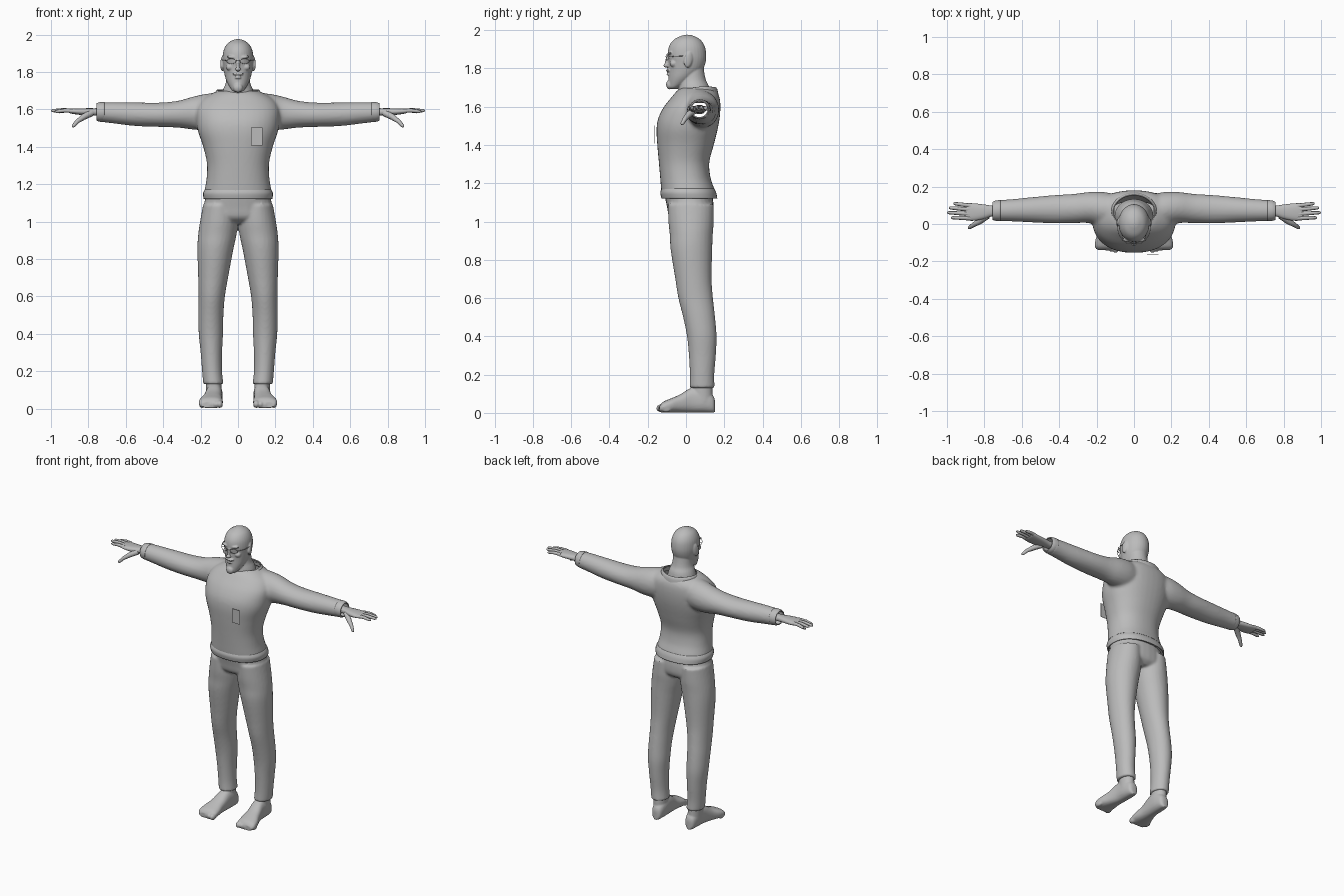
import bpy, bmesh, math
from mathutils import Vector

if "Cube" in bpy.data.objects:
    bpy.data.objects.remove(bpy.data.objects["Cube"])

grey = bpy.data.materials.new("plain_grey")
grey.diffuse_color = (0.5, 0.5, 0.5, 1)
grey.use_nodes = True
grey.node_tree.nodes["Principled BSDF"].inputs["Base Color"].default_value = grey.diffuse_color


def finish(name, bm):
    bmesh.ops.recalc_face_normals(bm, faces=bm.faces)
    me = bpy.data.meshes.new(name)
    bm.to_mesh(me)
    bm.free()
    me.materials.append(grey)
    ob = bpy.data.objects.new(name, me)
    bpy.context.collection.objects.link(ob)
    return ob


def spline(rings, steps):
    """Catmull-Rom interpolation of ring parameters."""
    out = []
    for i in range(len(rings) - 1):
        a, b = rings[max(i - 1, 0)], rings[i]
        c, d = rings[i + 1], rings[min(i + 2, len(rings) - 1)]
        for k in range(steps):
            t = k / steps
            out.append([0.5 * (2 * q + (r - p) * t + (2 * p - 5 * q + 4 * r - s) * t * t
                               + (3 * q - p - 3 * r + s) * t ** 3)
                        for p, q, r, s in zip(a, b, c, d)])
    out.append(list(rings[-1]))
    return out


def loft(name, rings, axis="z", sides=28, power=2.0, steps=4, caps=True):
    """Rings are (position, centre_a, centre_b, radius_a, radius_b)."""
    bm = bmesh.new()
    loops = []
    for t, ca, cb, ra, rb in spline(rings, steps):
        loop = []
        for i in range(sides):
            ang = 2 * math.pi * i / sides
            c, s = math.cos(ang), math.sin(ang)
            a = ca + ra * math.copysign(abs(c) ** (2 / power), c)
            b = cb + rb * math.copysign(abs(s) ** (2 / power), s)
            co = {"z": (a, b, t), "x": (t, a, b), "y": (a, t, b)}[axis]
            loop.append(bm.verts.new(co))
        loops.append(loop)
    for l0, l1 in zip(loops, loops[1:]):
        for i in range(sides):
            j = (i + 1) % sides
            bm.faces.new((l0[i], l0[j], l1[j], l1[i]))
    if caps:
        bm.faces.new(loops[0])
        bm.faces.new(loops[-1])
    return finish(name, bm)


def span(z, x0, x1, y0, y1):
    """Ring from its extents."""
    return (z, (x0 + x1) / 2, (y0 + y1) / 2, (x1 - x0) / 2, (y1 - y0) / 2)


def ball(name, loc, size, rot=(0, 0, 0)):
    bpy.ops.mesh.primitive_uv_sphere_add(segments=16, ring_count=10, location=loc, rotation=rot)
    ob = bpy.context.object
    ob.name, ob.scale = name, size
    ob.data.materials.append(grey)
    return ob


def tube(name, points, radii):
    cu = bpy.data.curves.new(name, "CURVE")
    cu.dimensions, cu.bevel_depth, cu.bevel_resolution = "3D", 1.0, 2
    cu.use_fill_caps = True
    sp = cu.splines.new("POLY")
    sp.points.add(len(points) - 1)
    for p, co, r in zip(sp.points, points, radii):
        p.co, p.radius = (*co, 1), r
    cu.materials.append(grey)
    ob = bpy.data.objects.new(name, cu)
    bpy.context.collection.objects.link(ob)
    return ob


def fuse(name, parts, voxel, smooth):
    """Blend overlapping solids into one skin."""
    bpy.ops.object.select_all(action="DESELECT")
    for p in parts:
        p.select_set(True)
    bpy.context.view_layer.objects.active = parts[0]
    bpy.ops.object.join()
    ob = bpy.context.object
    ob.name = name
    m = ob.modifiers.new("skin", "REMESH")
    m.mode, m.voxel_size = "VOXEL", voxel
    m = ob.modifiers.new("soften", "SMOOTH")
    m.factor, m.iterations = 0.5, smooth
    for n in ("skin", "soften"):
        bpy.ops.object.modifier_apply(modifier=n)
    if not ob.data.materials:
        ob.data.materials.append(grey)
    return ob


# Shirt: torso and sleeves blended, then opened at neck and cuffs
parts = [loft("torso", [span(z, -w, w, f, b) for z, w, f, b in (
    (1.13, .183, -.125, .155), (1.17, .178, -.13, .148), (1.23, .168, -.135, .128),
    (1.31, .166, -.142, .122), (1.40, .186, -.15, .145), (1.48, .213, -.154, .165),
    (1.54, .222, -.145, .176), (1.60, .222, -.115, .18), (1.65, .195, -.075, .175),
    (1.685, .14, -.045, .155), (1.70, .10, -.02, .13))], power=2.25, sides=40)]
for s in (-1, 1):
    parts.append(loft("sleeve", [(s * x, *r) for x, *r in (
        (.10, .07, 1.59, .09, .10), (.17, .08, 1.585, .092, .098), (.24, .088, 1.58, .083, .088),
        (.32, .083, 1.574, .078, .072), (.42, .079, 1.571, .076, .065),
        (.55, .076, 1.574, .067, .063), (.66, .073, 1.581, .059, .057),
        (.735, .072, 1.585, .055, .052))], "x"))
shirt = fuse("shirt", parts, 0.01, 4)
bm = bmesh.new()
bm.from_mesh(shirt.data)
bm.normal_update()
holes = []
for f in bm.faces:
    c, n = f.calc_center_median(), f.normal
    if abs(c.x) > .715 and abs(n.x) > .75:
        holes.append(f)
    elif c.z > 1.62 and (c.x / .11) ** 2 + ((c.y - .065) / .088) ** 2 < 1:
        holes.append(f)
bmesh.ops.delete(bm, geom=holes, context="FACES")
bm.to_mesh(shirt.data)
bm.free()

# Collar: slanted, higher at the sides and back
collar = loft("collar", [(1.645, 0, .065, .13, .105), (1.675, 0, .065, .122, .10),
                         (1.69, 0, .065, .112, .092)], sides=36, caps=False)
for v in collar.data.vertices:
    v.co.z += (v.co.y - .065) * .12 + .016 * (v.co.x / .12) ** 2
# Hem band below the shirt fold
hem = loft("shirt_hem", [span(1.172, -.178, .178, -.128, .148), span(1.15, -.187, .187, -.134, .158),
                         span(1.12, -.183, .183, -.128, .164)], power=2.25, sides=40, caps=False)
for ob in (collar, hem):
    ob.modifiers.new("thickness", "SOLIDIFY").thickness = 0.006

# Chest label plate
bpy.ops.mesh.primitive_cube_add(size=1, location=(.1, -.165, 1.455))
plate = bpy.context.object
plate.name, plate.scale = "chest_plate", (.06, .002, .095)
plate.data.materials.append(grey)

# Trousers: pelvis and legs blended
parts = [loft("pelvis", [span(1.15, -.168, .168, -.115, .135), span(1.08, -.185, .185, -.10, .145),
                         span(1.02, -.192, .192, -.085, .14), span(.99, -.12, .12, -.04, .11)], power=2.2)]
for s in (-1, 1):
    rings = [span(z, a, b, f, k) for z, a, b, f, k in (
        (1.09, .01, .187, -.095, .145), (1.0, .002, .203, -.092, .145), (.93, .008, .213, -.085, .14),
        (.85, .025, .217, -.08, .137), (.70, .053, .213, -.056, .134), (.60, .07, .211, -.04, .141),
        (.50, .078, .212, -.015, .152), (.40, .08, .21, .005, .16), (.30, .085, .20, .015, .156),
        (.20, .085, .192, .02, .148), (.13, .078, .186, .018, .15))]
    parts.append(loft("leg", [(z, s * x, y, rx, ry) for z, x, y, rx, ry in rings]))
fuse("trousers", parts, 0.008, 4)

for s in (-1, 1):
    # Feet with ankles and toes
    foot = [loft("foot", [(y, s * x, h / 2 + .002, w, h / 2) for y, x, w, h in (
        (.152, .125, .012, .06), (.14, .125, .032, .09), (.09, .126, .043, .13), (.03, .128, .044, .13),
        (-.03, .136, .05, .095), (-.08, .143, .062, .073), (-.12, .146, .064, .056),
        (-.138, .146, .052, .036))], "y", power=2.4),
        loft("ankle", [(.06, s * .13, .085, .04, .055), (.13, s * .13, .083, .042, .055),
                       (.2, s * .135, .083, .042, .052)])]
    for i in range(5):
        foot.append(ball("toe", (s * (.098 + i * .024), -.128 + .006 * i, .024 - .001 * i),
                         (.0175 if i == 0 else .0135, .028, .021 - .001 * i)))
    fuse("foot", foot, 0.006, 2)

    # Cuff ring with a visible opening
    cuff = loft("cuff", [(s * .715, .072, 1.586, .056, .053), (s * .74, .071, 1.586, .054, .052),
                         (s * .757, .07, 1.586, .048, .046)], "x", caps=False)
    cuff.modifiers.new("thickness", "SOLIDIFY").thickness = 0.006

    # Hand: palm, four fingers and a thumb
    loft("palm", [(s * x, *r) for x, *r in (
        (.66, .07, 1.585, .03, .024), (.75, .07, 1.586, .028, .02), (.80, .066, 1.587, .038, .019),
        (.85, .064, 1.588, .046, .017), (.895, .065, 1.59, .046, .012), (.905, .065, 1.59, .038, .008))],
        "x", sides=20, power=2.4)
    for y0, x1, y1, z1 in ((.098, .965, .11, 1.587), (.077, .99, .087, 1.592),
                           (.054, .999, .061, 1.593), (.031, .978, .034, 1.588)):
        a, b = Vector((s * .875, y0, 1.592)), Vector((s * x1, y1, z1))
        tube("finger", [a, a.lerp(b, .5) + Vector((0, 0, .004)), a.lerp(b, .92), b],
             [.0115, .0105, .0085, .004])
    tube("thumb", [(s * .785, .045, 1.58), (s * .825, .015, 1.56), (s * .86, -.006, 1.535),
                   (s * .88, -.02, 1.512), (s * .885, -.024, 1.506)], [.019, .017, .012, .0095, .004])

# Head, neck and facial forms blended
head = [loft("skull", [span(z, -w, w, f, b) for z, w, f, b in (
    (1.976, .006, .0, .012), (1.97, .028, -.025, .04), (1.95, .058, -.064, .075),
    (1.915, .077, -.089, .098), (1.87, .083, -.096, .106), (1.83, .08, -.091, .102),
    (1.79, .073, -.09, .085), (1.755, .063, -.091, .05), (1.725, .048, -.092, .012),
    (1.70, .03, -.089, -.035), (1.692, .012, -.08, -.05))], sides=32),
    loft("neck", [span(1.85, -.055, .055, -.01, .09), span(1.79, -.06, .06, -.025, .094),
                  span(1.74, -.066, .066, -.032, .104), span(1.70, -.082, .082, -.038, .122),
                  span(1.62, -.105, .105, -.045, .135)]),
    ball("nose_bridge", (0, -.095, 1.84), (.009, .014, .032), (-.25, 0, 0)),
    ball("nose_tip", (0, -.104, 1.815), (.015, .014, .011)),
    ball("chin_beard", (0, -.087, 1.715), (.026, .017, .025)),
    ball("moustache", (0, -.092, 1.79), (.03, .013, .008)),
    ball("lower_lip", (0, -.092, 1.77), (.018, .011, .006))]
for s in (-1, 1):
    head += [ball("brow", (s * .033, -.083, 1.879), (.028, .014, .008), (0, s * -.1, 0)),
             ball("cheek", (s * .045, -.065, 1.825), (.02, .02, .018)),
             ball("ear", (s * .084, .012, 1.845), (.009, .023, .042), (-.2, 0, s * .25))]
fuse("head", head, 0.0045, 2)

# Spectacles: two thin frames, bridge and temples
for s in (-1, 1):
    lens = [(s * (.036 + .024 * math.cos(a)), -.103 + .014 * max(0, math.cos(a)),
             1.857 + .014 * math.sin(a)) for a in [2 * math.pi * i / 16 for i in range(17)]]
    tube("spectacle_frame", lens, [.0014] * 17)
    tube("spectacle_temple", [(s * .06, -.089, 1.86), (s * .084, -.05, 1.864), (s * .09, .005, 1.866)],
         [.0016] * 3)
tube("spectacle_bridge", [(-.012, -.103, 1.86), (0, -.108, 1.863), (.012, -.103, 1.86)], [.0015] * 3)

# Smooth shading with kept edges
bpy.ops.object.select_all(action="DESELECT")
for ob in bpy.context.scene.objects:
    if ob.type == "MESH":
        ob.select_set(True)
        bpy.context.view_layer.objects.active = ob
bpy.ops.object.shade_smooth_by_angle(angle=math.radians(45))
